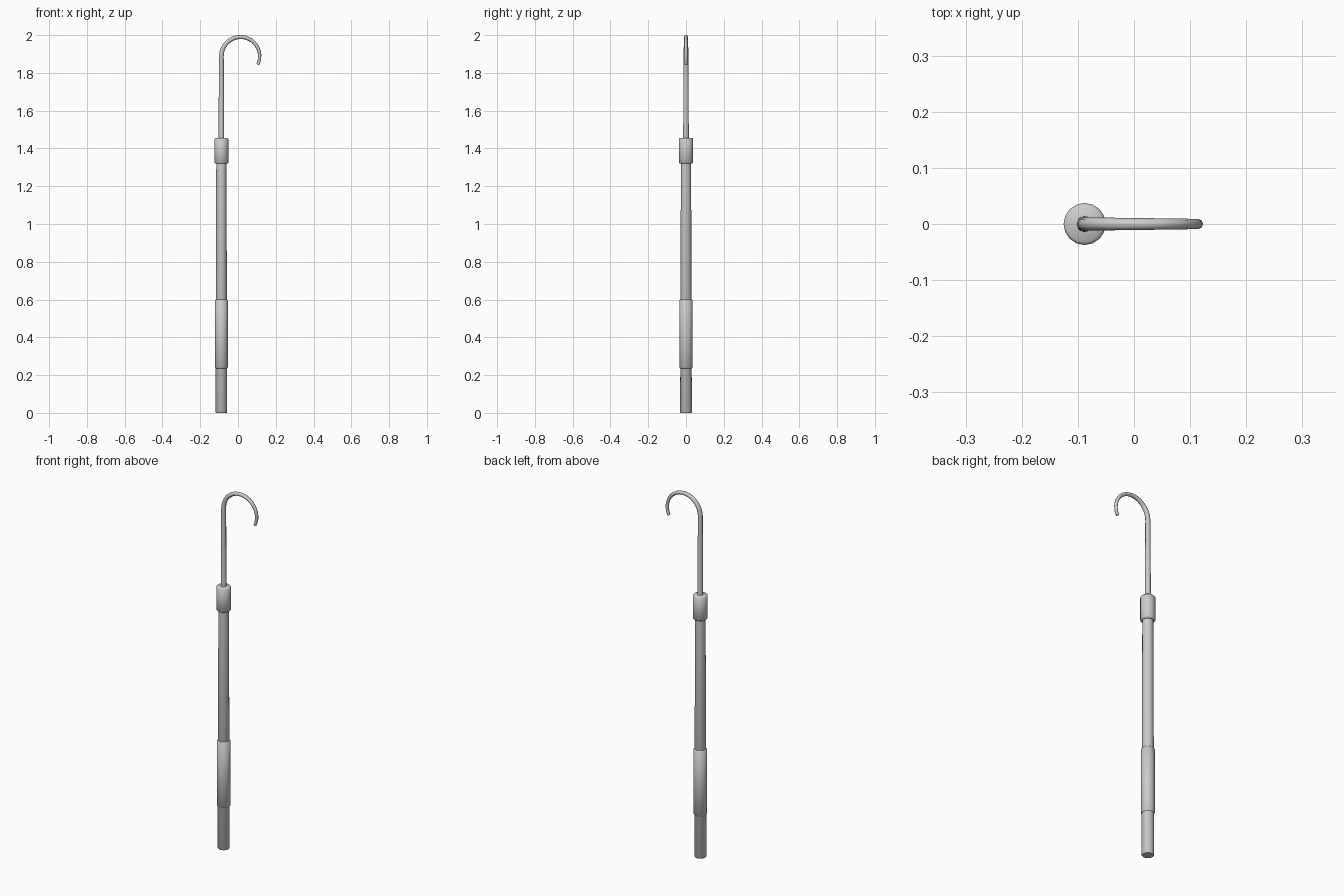
import bpy
from math import sin, cos, radians, pi

if "Cube" in bpy.data.objects:
    bpy.data.objects.remove(bpy.data.objects["Cube"])

AXIS_X = -0.088
SIDES = 16


def lathe(name, profile):
    """Closed round part from (radius, z) points, bottom to top."""
    verts = [(AXIS_X + r * cos(2 * pi * i / SIDES), r * sin(2 * pi * i / SIDES), z)
             for r, z in profile for i in range(SIDES)]
    faces = []
    for k in range(len(profile) - 1):
        a, b = k * SIDES, (k + 1) * SIDES
        for i in range(SIDES):
            j = (i + 1) % SIDES
            faces.append((a + i, a + j, b + j, b + i))
    top = (len(profile) - 1) * SIDES
    faces.append(tuple(reversed(range(SIDES))))
    faces.append(tuple(range(top, top + SIDES)))
    mesh = bpy.data.meshes.new(name)
    mesh.from_pydata(verts, [], faces)
    obj = bpy.data.objects.new(name, mesh)
    bpy.context.collection.objects.link(obj)
    smooth(obj)
    return obj


def smooth(obj):
    bpy.ops.object.select_all(action='DESELECT')
    obj.select_set(True)
    bpy.context.view_layer.objects.active = obj
    bpy.ops.object.shade_smooth_by_angle(angle=radians(50))


def sleeve(name, r, z0, z1, c):
    """Tube with chamfered ends."""
    return lathe(name, [(r - c, z0), (r, z0 + c), (r, z1 - c), (r - c, z1)])


# Slightly tapered pole
lathe("pole", [(0.028, 0.0), (0.031, 0.004), (0.027, 1.34)])

# Grip near the bottom and collar at the top of the pole
sleeve("grip", 0.0345, 0.235, 0.60, 0.005)
sleeve("collar", 0.0375, 1.32, 1.455, 0.005)

# Hook: straight rod running into an arc, thinning towards the tip
cx, cz, rad = 0.0135, 1.8885, 0.1015
points = [(AXIS_X, 1.43, 0.015), (AXIS_X, 1.66, 0.014)]
STEPS = 20
for k in range(STEPS + 1):
    t = k / STEPS
    ang = radians(180 - 206 * t)
    points.append((cx + rad * cos(ang), cz + rad * sin(ang), 0.0125 - 0.0045 * t))

curve = bpy.data.curves.new("hook", 'CURVE')
curve.dimensions = '3D'
curve.bevel_depth = 1.0
curve.bevel_resolution = 2
curve.use_fill_caps = True
spline = curve.splines.new('POLY')
spline.points.add(len(points) - 1)
for p, (x, z, r) in zip(spline.points, points):
    p.co = (x, 0, z, 1)
    p.radius = r
hook = bpy.data.objects.new("hook", curve)
bpy.context.collection.objects.link(hook)
bpy.ops.object.select_all(action='DESELECT')
hook.select_set(True)
bpy.context.view_layer.objects.active = hook
bpy.ops.object.convert(target='MESH')
smooth(bpy.context.view_layer.objects.active)
